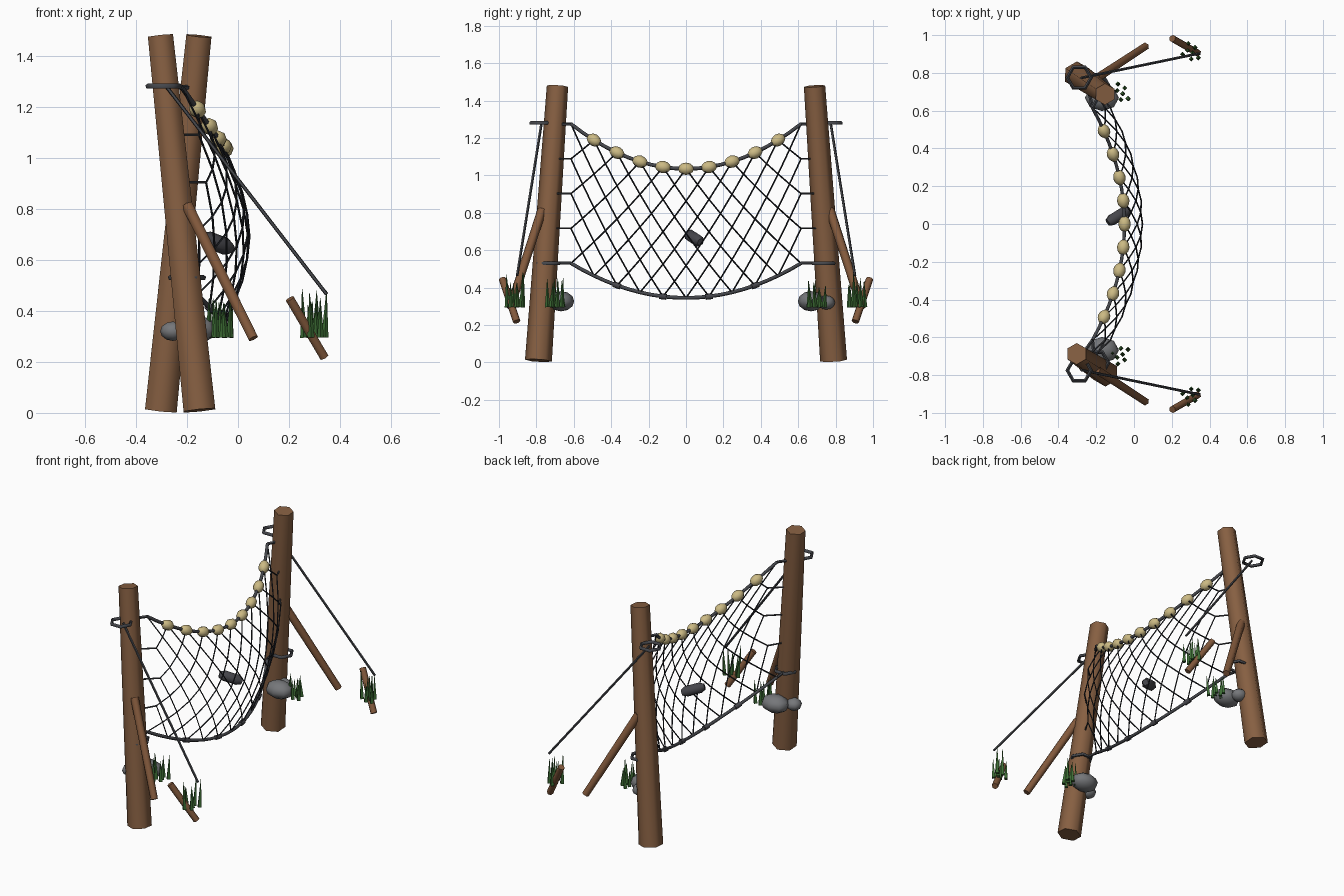
import bpy, bmesh, math, random
from mathutils import Vector, Matrix

if "Cube" in bpy.data.objects:
    bpy.data.objects.remove(bpy.data.objects["Cube"])

random.seed(4)


def mat(name, c):
    m = bpy.data.materials.new(name)
    m.diffuse_color = (*c, 1)
    m.use_nodes = True
    m.node_tree.nodes["Principled BSDF"].inputs["Base Color"].default_value = m.diffuse_color
    return m


WOOD = mat("post brown", (0.24, 0.115, 0.054))
STICK = mat("stick brown", (0.225, 0.1, 0.045))
ROPE = mat("rope grey", (0.06, 0.063, 0.072))
NET = mat("net black", (0.016, 0.018, 0.024))
FLOAT = mat("float tan", (0.60, 0.49, 0.23))
ROCK = mat("rock grey", (0.18, 0.185, 0.195))
STONE = mat("dark stone", (0.06, 0.06, 0.07))
GRASS = mat("grass green", (0.045, 0.15, 0.034))


def tube(bm, pts, radii, sides=6, ref=(0, 1, 0), closed=False):
    """Sweep a polygon along a path; ref fixes where the first corner points."""
    pts = [Vector(p) for p in pts]
    n = len(pts)
    if not isinstance(radii, (list, tuple)):
        radii = [radii] * n
    rings = []
    for i, p in enumerate(pts):
        a = pts[i - 1] if (i > 0 or closed) else p
        b = pts[(i + 1) % n] if (i < n - 1 or closed) else p
        d = (b - a).normalized()
        u = Vector(ref)
        u = (u - d * u.dot(d)).normalized()
        w = d.cross(u)
        rings.append([bm.verts.new(p + radii[i] * (u * math.cos(2 * math.pi * k / sides)
                                                   + w * math.sin(2 * math.pi * k / sides)))
                      for k in range(sides)])
    for i in range(n if closed else n - 1):
        r, s = rings[i], rings[(i + 1) % n]
        for k in range(sides):
            j = (k + 1) % sides
            bm.faces.new((r[k], r[j], s[j], s[k]))
    if not closed:
        bm.faces.new(rings[0][::-1])
        bm.faces.new(rings[-1])


def ball(bm, loc, size, rot=Matrix(), seg=8, rows=6):
    bmesh.ops.create_uvsphere(bm, u_segments=seg, v_segments=rows, radius=1,
                              matrix=Matrix.Translation(loc) @ rot @ Matrix.Diagonal((*size, 1)))


def finish(bm, name, material, angle=66):
    me = bpy.data.meshes.new(name)
    bmesh.ops.recalc_face_normals(bm, faces=bm.faces)
    bm.to_mesh(me)
    bm.free()
    me.materials.append(material)
    ob = bpy.data.objects.new(name, me)
    bpy.context.collection.objects.link(ob)
    bpy.ops.object.select_all(action='DESELECT')
    ob.select_set(True)
    bpy.context.view_layer.objects.active = ob
    bpy.ops.object.shade_smooth_by_angle(angle=math.radians(angle))
    return ob


def one_tube(name, material, *args, **kw):
    bm = bmesh.new()
    tube(bm, *args, **kw)
    return finish(bm, name, material)


# Net surface: u runs -1..1 between the posts, t runs 0..1 from bottom to top
def net(u, t):
    low, high = 0.345 + 0.185 * u * u, 1.035 + 0.24 * u * u
    x = -0.22 + 0.17 * (1 - u * u) + 0.095 * math.sin(math.pi * t)
    return Vector((x, 0.615 * u, low + (high - low) * t))


# Posts lean in opposite directions
def post_point(s, z):
    f = (z - 0.01) / 1.47
    xb, xt = (-0.151, -0.304) if s < 0 else (-0.302, -0.153)
    return Vector((xb + (xt - xb) * f, s * (0.789 - 0.102 * f), z))


def hexagon(c, r):
    return [(c[0] + r * math.cos(k * math.pi / 3), c[1] + r * math.sin(k * math.pi / 3), c[2])
            for k in range(6)]


for s, side in ((-1, "near"), (1, "far")):
    one_tube(side + "_post", WOOD, [post_point(s, 0.01), post_point(s, 1.477)], [0.072, 0.057])
    one_tube(side + "_brace", STICK, [(-0.2, s * 0.77, 0.815), (0.06, s * 0.94, 0.292)], [0.025, 0.022])
    one_tube(side + "_stake", STICK, [(0.203, s * 0.982, 0.447), (0.338, s * 0.905, 0.218)], [0.02, 0.02])
    one_tube(side + "_guy_rope", ROPE, [(-0.28, s * 0.773, 1.278), (0.347, s * 0.903, 0.465)], 0.0075, 5)
    one_tube(side + "_top_loop", ROPE, hexagon((-0.29, s * 0.775, 1.28), 0.063), 0.0105, 5,
             ref=(0, 0, 1), closed=True)
    one_tube(side + "_bottom_loop", ROPE, hexagon((-0.2, s * 0.735, 0.53), 0.065), 0.0105, 5,
             ref=(0, 0, 1), closed=True)

    # Ties from the net edge to the post
    bm = bmesh.new()
    for k in range(5):
        e = net(s, k / 4)
        tube(bm, [e, post_point(s, e.z)], 0.009 if k in (0, 4) else 0.005, 5, ref=(0, 0, 1))
    finish(bm, side + "_net_ties", ROPE)

    # Rocks beside the post
    bm = bmesh.new()
    ball(bm, (-0.17, s * 0.668, 0.327), (0.09, 0.07, 0.054))
    ball(bm, (-0.255, -0.735, 0.32) if s < 0 else (-0.2, 0.75, 0.32), (0.05, 0.047, 0.038))
    finish(bm, side + "_rocks", ROCK)

    # Grass tufts
    for name, cx, cy, h in (("stake", 0.3, 0.905, 0.165), ("post", -0.072, 0.69, 0.14)):
        bm = bmesh.new()
        for k in range(7):
            a = k * 2.4
            r = 0.055 * math.sqrt((k + 0.3) / 7)
            x, y = cx + r * math.cos(a), s * (cy + r * math.sin(a))
            hh = h * random.uniform(0.7, 1.15)
            tube(bm, [(x, y, 0.295),
                      (x + random.uniform(-.01, .01), y + random.uniform(-.01, .01), 0.295 + hh)],
                 [0.014, 0.001], 4)
        finish(bm, f"{side}_{name}_grass", GRASS)

# Diamond net strands
bm = bmesh.new()
for i in range(20):
    for j in range(8):
        a, b = ((i, j), (i + 1, j + 1)) if (i + j) % 2 == 0 else ((i, j + 1), (i + 1, j))
        tube(bm, [net(p[0] / 10 - 1, p[1] / 8) for p in (a, b)], 0.0042, 4, ref=(1, 0, 0))
finish(bm, "net_mesh", NET)

# Head rope and foot rope
us = [k / 10 - 1 for k in range(21)]
one_tube("head_rope", ROPE, [net(u, 1) for u in us], 0.010, 6, ref=(0, 0, 1))
one_tube("foot_rope", ROPE, [net(u, 0) for u in us], 0.010, 6, ref=(0, 0, 1))

# Small sinkers on the foot rope
bm = bmesh.new()
for u in (-0.6, -0.2, 0.2, 0.6):
    tube(bm, [net(u - 0.03, 0), net(u + 0.03, 0)], 0.016, 6, ref=(0, 0, 1))
finish(bm, "sinkers", STONE)

# Floats on the head rope
bm = bmesh.new()
for k in range(1, 10):
    u = k / 5 - 1
    d = (net(u + 0.01, 1) - net(u - 0.01, 1)).normalized()
    ball(bm, net(u, 1), (0.033, 0.033, 0.042), d.to_track_quat('Z', 'Y').to_matrix().to_4x4())
finish(bm, "floats", FLOAT)

# Stone caught in the net
c, d = Vector((-0.082, 0.043, 0.665)), Vector((0.057, 0.035, -0.022))
one_tube("caught_stone", STONE, [c - d, c - d * 0.6, c + d * 0.6, c + d],
         [0.02, 0.034, 0.034, 0.02], 6, ref=(0, 0, 1))
